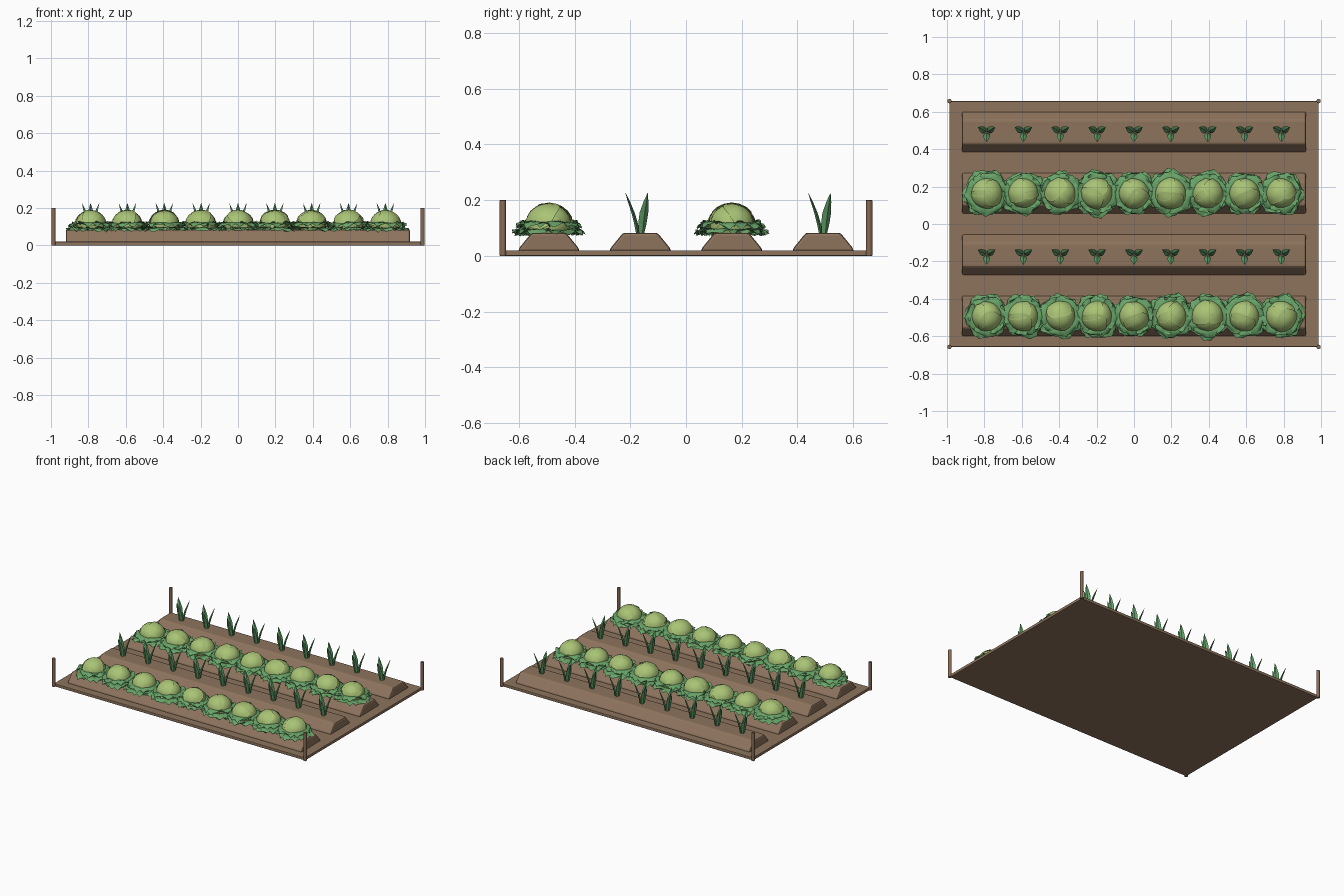
import bpy, bmesh, random
from math import sin, cos, pi, radians
from mathutils import Vector, Matrix

random.seed(4)
cube = bpy.data.objects.get("Cube")
if cube:
    bpy.data.objects.remove(cube)


def material(name, rgb):
    m = bpy.data.materials.new(name)
    m.use_nodes = True
    m.diffuse_color = (*rgb, 1)
    m.node_tree.nodes["Principled BSDF"].inputs["Base Color"].default_value = (*rgb, 1)
    return m


soil = material("soil brown", (0.27, 0.175, 0.11))
wood = material("post brown", (0.24, 0.145, 0.09))
leaf_green = material("outer leaf green", (0.14, 0.37, 0.14))
heart_green = material("heart green", (0.40, 0.55, 0.18))
sprout_green = material("sprout green", (0.12, 0.36, 0.14))


def finish(bm, name, *mats):
    mesh = bpy.data.meshes.new(name)
    bm.to_mesh(mesh)
    bm.free()
    for m in mats:
        mesh.materials.append(m)
    return mesh


def place(mesh, name, loc=(0, 0, 0), turn=0.0, size=1.0):
    ob = bpy.data.objects.new(name, mesh)
    ob.location = loc
    ob.rotation_euler.z = turn
    ob.scale = (size, size, 1)
    bpy.context.collection.objects.link(ob)
    return ob


def bevel(ob, width):
    mod = ob.modifiers.new("soft edges", 'BEVEL')
    mod.width = width
    mod.segments = 2


def grid_faces(bm, rows, closed=False, mat=0):
    """Join neighbouring rows of vertices with quads."""
    n = len(rows[0])
    for a, b in zip(rows, rows[1:]):
        for i in range(n if closed else n - 1):
            j = (i + 1) % n
            f = bm.faces.new((a[i], a[j], b[j], b[i]))
            f.material_index = mat


# Ground slab
bm = bmesh.new()
bmesh.ops.create_cube(bm, size=1, matrix=Matrix.Translation((0, 0, 0.01)) @ Matrix.Diagonal((1.974, 1.314, 0.02, 1)))
bevel(place(finish(bm, "ground_slab", soil), "ground_slab"), 0.003)

# Corner posts
bm = bmesh.new()
bmesh.ops.create_cone(bm, cap_ends=True, segments=10, radius1=0.012, radius2=0.012,
                      depth=0.2, matrix=Matrix.Translation((0, 0, 0.1)))
post = finish(bm, "corner_post", wood)
for x in (-1, 1):
    for y in (-1, 1):
        bevel(place(post, "corner_post", (x * 0.987, y * 0.657, 0)), 0.002)

# Soil ridges, one trapezoid prism per row
bm = bmesh.new()
ends = [[bm.verts.new((x, y, z)) for y, z in
         ((-0.112, 0.015), (0.112, 0.015), (0.105, 0.03), (0.062, 0.083), (-0.062, 0.083), (-0.105, 0.03))]
        for x in (-0.92, 0.92)]
grid_faces(bm, ends, closed=True)
for end in ends:
    bm.faces.new(end)
bmesh.ops.recalc_face_normals(bm, faces=bm.faces)
ridge = finish(bm, "soil_ridge", soil)
row_ys = [-0.492, -0.164, 0.164, 0.492]
for y in row_ys:
    bevel(place(ridge, "soil_ridge", (0, y, 0)), 0.01)


def outer_leaf(bm, angle, reach, half_width, z_in, z_out, hump):
    """A cupped leaf with a ruffled rim, pointing outward."""
    phase = random.uniform(0, 6)
    rows = []
    for i in range(7):
        v = i / 6
        row = []
        for j in range(9):
            u = j / 4 - 1
            rim = max(abs(u), v) ** 3
            r = 0.035 + (reach - 0.035) * v - 0.022 * u * u * v
            r += 0.004 * rim * sin(7 * u + phase)
            s = u * half_width * sin(pi * (0.22 + 0.6 * v))
            z = z_in + (z_out - z_in) * v + hump * sin(pi * v)
            z += 0.009 * rim * sin(6 * u + 4 * v + phase)
            row.append(bm.verts.new((r * cos(angle) - s * sin(angle),
                                     r * sin(angle) + s * cos(angle), z)))
        rows.append(row)
    grid_faces(bm, rows)


def wrap_leaf(bm, angle, lift, squash):
    """A domed patch hugging the heart, its rim slightly raised."""
    turn = Matrix.Rotation(angle, 3, 'Z') @ Matrix.Rotation(radians(48), 3, 'Y')
    rows = []
    for i in range(1, 6):
        row = []
        for k in range(16):
            a = k * pi / 8
            spread = radians(56 + 5 * sin(3 * a + angle)) * i / 5
            p = turn @ Vector((sin(spread) * cos(a), sin(spread) * sin(a), cos(spread)))
            p *= 0.077 + lift + (0.003 if i == 5 else 0)
            row.append(bm.verts.new((p.x, p.y, 0.115 + p.z * squash)))
        rows.append(row)
    grid_faces(bm, rows, closed=True, mat=1)
    bm.faces.new(rows[0]).material_index = 1


def cabbage_mesh():
    bm = bmesh.new()
    squash = 0.9
    heart = bmesh.ops.create_uvsphere(bm, u_segments=16, v_segments=10, radius=0.077)["verts"]
    for v in heart:
        v.co *= random.uniform(0.98, 1.02)
        v.co.z = 0.115 + v.co.z * squash
    for f in bm.faces:
        f.material_index = 1
    start = random.uniform(0, 6)
    for k in range(3):
        wrap_leaf(bm, start + k * 2.1, 0.001 + 0.002 * k, squash)
    # Two overlapping rings of outer leaves
    for count, reach, width, z_in, z_out, hump in ((6, 0.123, 0.078, 0.088, 0.084, 0.008),
                                                   (5, 0.113, 0.082, 0.105, 0.108, 0.016)):
        for k in range(count):
            outer_leaf(bm, start + (k + random.uniform(-0.15, 0.15)) * 2 * pi / count,
                       reach * random.uniform(0.94, 1.06), width,
                       z_in, z_out + random.uniform(-0.005, 0.005), hump)
    bmesh.ops.recalc_face_normals(bm, faces=bm.faces)
    # Open leaf sheets face upward
    for f in bm.faces:
        if f.material_index == 0 and f.normal.z < 0:
            f.normal_flip()
    return finish(bm, "cabbage", leaf_green, heart_green)


# Sprout: three upright pointed blades with a diamond section
bm = bmesh.new()
for k in range(3):
    turn = Matrix.Rotation(radians(-90 + 120 * k), 3, 'Z')
    rows = []
    for r, z, w, t in ((0.008, 0.075, 0.010, 0.006), (0.015, 0.115, 0.017, 0.007),
                       (0.026, 0.155, 0.018, 0.006), (0.041, 0.195, 0.010, 0.004),
                       (0.053, 0.226, 0.0005, 0.0005)):
        rows.append([bm.verts.new(turn @ Vector((r + dx, dy, z)))
                     for dx, dy in ((t, 0), (0, w), (-t, 0), (0, -w))])
    grid_faces(bm, rows, closed=True)
    bm.faces.new(rows[0])
    bm.faces.new(rows[-1])
bmesh.ops.recalc_face_normals(bm, faces=bm.faces)
sprout = finish(bm, "sprout", sprout_green)

# Planting: cabbages and sprouts in alternate rows
cabbages = [cabbage_mesh() for _ in range(5)]
smooth = []
for row, y in enumerate(row_ys):
    for i in range(9):
        x = (i - 4) * 0.197
        if row % 2:
            place(sprout, "sprout", (x, y, 0))
        else:
            smooth.append(place(cabbages[(i + row) % 5], "cabbage", (x, y, 0),
                                random.uniform(0, 2 * pi), random.uniform(0.97, 1.04)))
# Rows: cabbages at front and third, sprouts at second and back
bpy.ops.object.select_all(action='DESELECT')
for ob in smooth:
    ob.select_set(True)
bpy.context.view_layer.objects.active = smooth[0]
bpy.ops.object.shade_smooth_by_angle(angle=radians(40))
